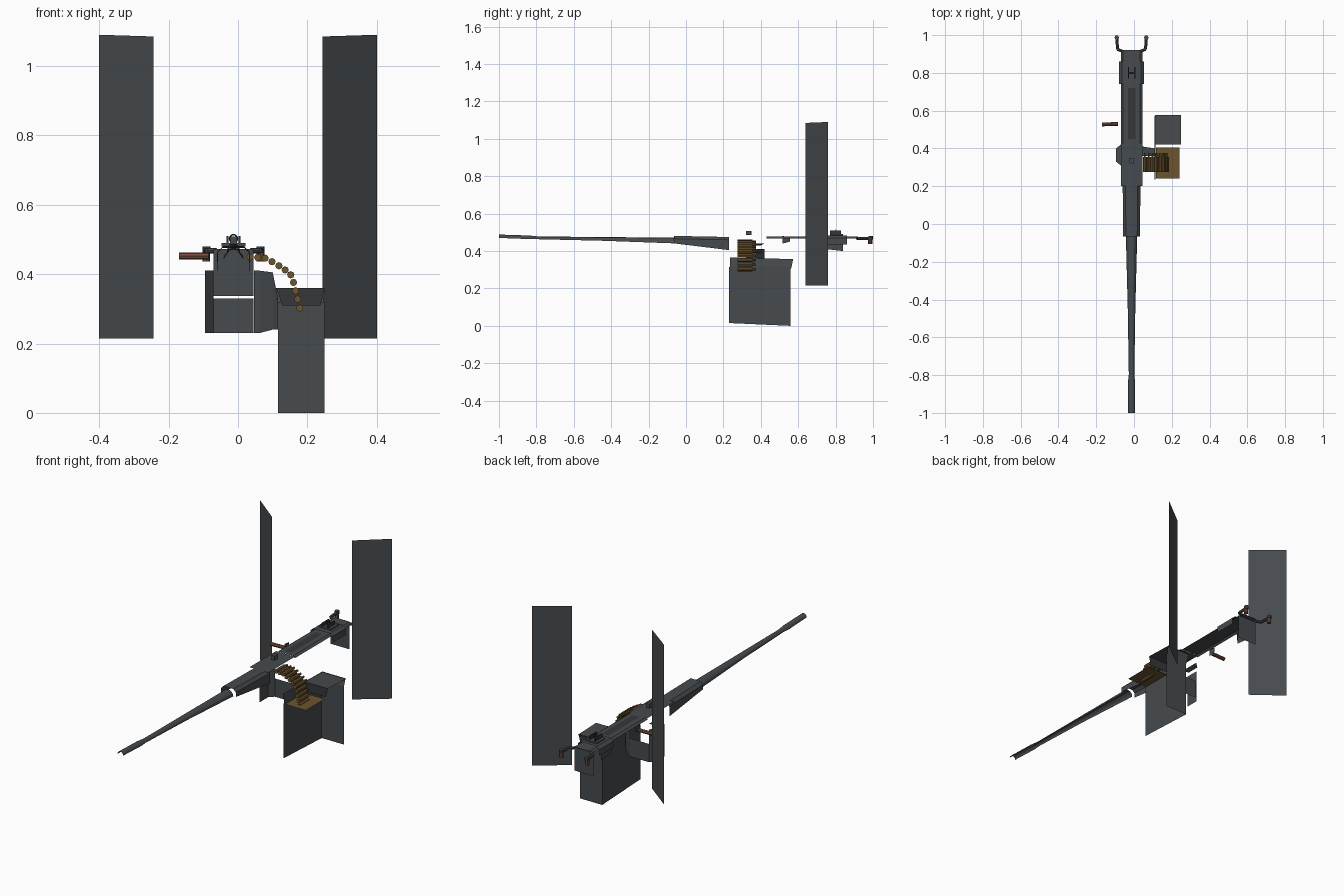
import bpy, bmesh, math
from mathutils import Vector

if "Cube" in bpy.data.objects:
    bpy.data.objects.remove(bpy.data.objects["Cube"])

CX = -0.013  # the gun's own centre line


def material(name, rgb):
    m = bpy.data.materials.new(name)
    m.diffuse_color = (*rgb, 1)
    m.use_nodes = True
    m.node_tree.nodes["Principled BSDF"].inputs["Base Color"].default_value = m.diffuse_color
    return m


STEEL = material("gunmetal", (0.062, 0.070, 0.077))
DARK = material("dark_steel", (0.035, 0.038, 0.042))
BRASS = material("brass", (0.15, 0.09, 0.028))
COPPER = material("copper_grip", (0.2, 0.075, 0.045))


def mesh(name, verts, faces, mat):
    me = bpy.data.meshes.new(name)
    me.from_pydata(verts, [], faces)
    me.materials.append(mat)
    ob = bpy.data.objects.new(name, me)
    bpy.context.collection.objects.link(ob)
    return ob


def plate(name, pts, mat=STEEL):
    return mesh(name, pts, [tuple(range(len(pts)))], mat)


def loft(name, rows, mat=STEEL):
    """Open sheet through rows of points."""
    n = len(rows[0])
    faces = [(r * n + i, r * n + i + 1, (r + 1) * n + i + 1, (r + 1) * n + i)
             for r in range(len(rows) - 1) for i in range(n - 1)]
    return mesh(name, [p for row in rows for p in row], faces, mat)


def box(name, lo, hi, mat=STEEL):
    v = [(x, y, z) for x in (lo[0], hi[0]) for y in (lo[1], hi[1]) for z in (lo[2], hi[2])]
    f = [(0, 1, 3, 2), (4, 6, 7, 5), (0, 4, 5, 1), (2, 3, 7, 6), (0, 2, 6, 4), (1, 5, 7, 3)]
    return mesh(name, v, f, mat)


def rod(name, a, b, r, mat, sides=8):
    a, b = Vector(a), Vector(b)
    bm = bmesh.new()
    bmesh.ops.create_cone(bm, cap_ends=True, segments=sides, radius1=r, radius2=r, depth=(b - a).length)
    bm.transform((b - a).to_track_quat('Z', 'Y').to_matrix().to_4x4())
    bmesh.ops.translate(bm, verts=bm.verts, vec=(a + b) / 2)
    me = bpy.data.meshes.new(name)
    bm.to_mesh(me)
    bm.free()
    me.materials.append(mat)
    ob = bpy.data.objects.new(name, me)
    bpy.context.collection.objects.link(ob)
    return ob


# Shield plates, swept back at the outside
for s, side in ((-1, "left"), (1, "right")):
    plate(side + "_shield", [(s * .4, .76, .215), (s * .243, .64, .215),
                             (s * .243, .64, 1.085), (s * .4, .76, 1.09)])


# Barrel: open-bottomed half tube with muzzle sleeve
def arc(y, r, base):
    return [(CX + r * math.cos(math.pi * i / 6), y, base + r * math.sin(math.pi * i / 6)) for i in range(7)]


barrel = loft("barrel", [arc(-.83, .014, .464), arc(-.45, .02, .455), arc(-.065, .03, .441)])
muzzle = loft("muzzle_sleeve", [arc(-1, .018, .470), arc(-.84, .019, .464), arc(-.80, .015, .464)])
for ob in (barrel, muzzle):
    bpy.context.view_layer.objects.active = ob
    ob.select_set(True)
    bpy.ops.object.shade_smooth_by_angle()
    ob.select_set(False)


# Barrel jacket: open channel
def channel(y, w, top, low, c=.015):
    return [(CX + s * x, y, z) for s, x, z in
            ((-1, w, low), (-1, w, top - c), (-1, w - c, top), (1, w - c, top), (1, w, top - c), (1, w, low))]


loft("barrel_jacket", [channel(-.065, .045, .481, .441), channel(.23, .047, .475, .405)])

# Receiver: feed cover, top cover, rear cover and back plate
W = .057
plate("feed_cover", [(CX - W, .2, .476), (CX + W, .2, .476), (CX + W, .43, .476), (CX - W, .43, .476)])
loft("receiver_top", [[(CX - W, y, .468), (CX - W + .012, y, .477), (CX + W - .012, y, .477), (CX + W, y, .468)]
                      for y in (.43, .92)])
plate("back_plate", [(CX - W, .9, .337), (CX + W, .9, .337), (CX + W, .9, .472), (CX - W, .9, .472)])
loft("rear_cover", [[(CX - .066, y, .435), (CX - .066, y, .47), (CX - .05, y, .483),
                     (CX + .05, y, .483), (CX + .066, y, .47), (CX + .066, y, .435)] for y in (.74, .86)])
plate("rear_side_panel", [(CX - .06, .75, .41), (CX - .06, .84, .40), (CX - .06, .84, .47), (CX - .06, .75, .475)])
plate("cover_strip", [(CX - .02, .45, .479), (CX + .02, .45, .479), (CX + .02, .72, .479), (CX - .02, .72, .479)], DARK)

# Sights
box("front_sight_block", (CX - .01, .32, .485), (CX + .01, .35, .508))
box("rear_sight_base", (CX - .035, .77, .48), (CX + .035, .84, .49))
for s in (-1, 1):
    box("rear_sight_post", (CX + s * .017 - .003, .77, .485), (CX + s * .017 + .003, .83, .51), DARK)
bpy.ops.mesh.primitive_torus_add(major_segments=10, minor_segments=4, major_radius=.012, minor_radius=.002,
                                 location=(CX, .8, .502), rotation=(math.pi / 2, 0, 0))
ring = bpy.context.object
ring.name = "rear_sight_ring"
ring.data.materials.append(DARK)

# Spade handles
for s, side in ((-1, "left"), (1, "right")):
    path = [(CX + s * .05, .915, .468), (CX + s * .074, .925, .468), (CX + s * .078, .985, .468)]
    for a, b in zip(path, path[1:]):
        rod(side + "_handle_arm", a, b, .008, STEEL)
    rod(side + "_handle_cap", (CX + s * .078, .987, .462), (CX + s * .078, .987, .48), .012, STEEL)
    rod(side + "_handle_grip", (CX + s * .078, .985, .437), (CX + s * .078, .985, .462), .011, COPPER)

# Charging handle on the left
rod("charging_grip", (-.17, .527, .452), (-.085, .53, .452), .010, COPPER)
plate("charging_bracket", [(-.08, .515, .44), (-.08, .555, .45), (-.08, .555, .475), (-.08, .515, .48)])

# Cradle shell: open half octagon with a notch for the receiver
outline = [(-.095, .32, .41), (-.095, .395, .41), (-.071, .42, .41), (-.07, .42, .33),
           (.045, .42, .33), (.046, .42, .41), (.062, .41, .41), (.1, .38, .405), (.115, .36, .33)]
for (x0, y0, z0), (x1, y1, z1) in zip(outline, outline[1:]):
    if abs(x1 - x0) > .005 or abs(y1 - y0) > .005:
        low0, low1 = (.24 if x > .09 else .23 for x in (x0, x1))
        plate("cradle_shell", [(x0, y0, low0), (x1, y1, low1), (x1, y1, z1), (x0, y0, z0)])
plate("feed_tray_wing", [(.045, .36, .405), (.11, .36, .39), (.11, .40, .39), (.045, .41, .405)])
plate("feed_tray_left", [(-.07, .31, .44), (-.095, .33, .43), (-.095, .40, .43), (-.07, .42, .44)])

# Ammunition box: left and back walls, flared rim, half lid
X0, X1 = .115, .25
loft("ammo_box_walls", [[(X0, .23, z + (.015 if z < .1 else 0)), (X0, .56, z + .004), (X1, .56, z + .004)]
                        for z in (0, .315)]).data.vertices[1].co.z = 0
bpy.data.objects["ammo_box_walls"].data.vertices[2].co.z = 0
loft("ammo_box_rim", [[(X0, .235, .315), (X0, .562, .305), (X1 - .004, .562, .305)],
                      [(X0 - .006, .235, .365), (X0 - .006, .573, .357), (X1, .573, .357)]])
plate("ammo_box_lid", [(.11, .42, .36), (.25, .42, .36), (.25, .578, .355), (.11, .578, .355)])
plate("lid_front_flap", [(.11, .42, .36), (.25, .42, .36), (.238, .42, .31), (.128, .42, .31)], DARK)
plate("box_latch", [(.112, .31, .25), (.112, .38, .25), (.112, .39, .30), (.112, .30, .30)])
plate("stored_rounds", [(.116, .24, .307), (.242, .24, .307), (.242, .405, .307), (.116, .405, .307)], BRASS)

# Ammunition belt
belt = [(.035, .45), (.057, .448), (.078, .446), (.098, .436), (.118, .424),
        (.136, .412), (.152, .398), (.16, .376), (.166, .352), (.172, .328), (.178, .302)]
for x, z in belt:
    rod("belt_round", (x, .275, z), (x, .355, z), .0105, BRASS)
    rod("belt_tip", (x, .355, z), (x, .375, z), .006, BRASS, 6)
